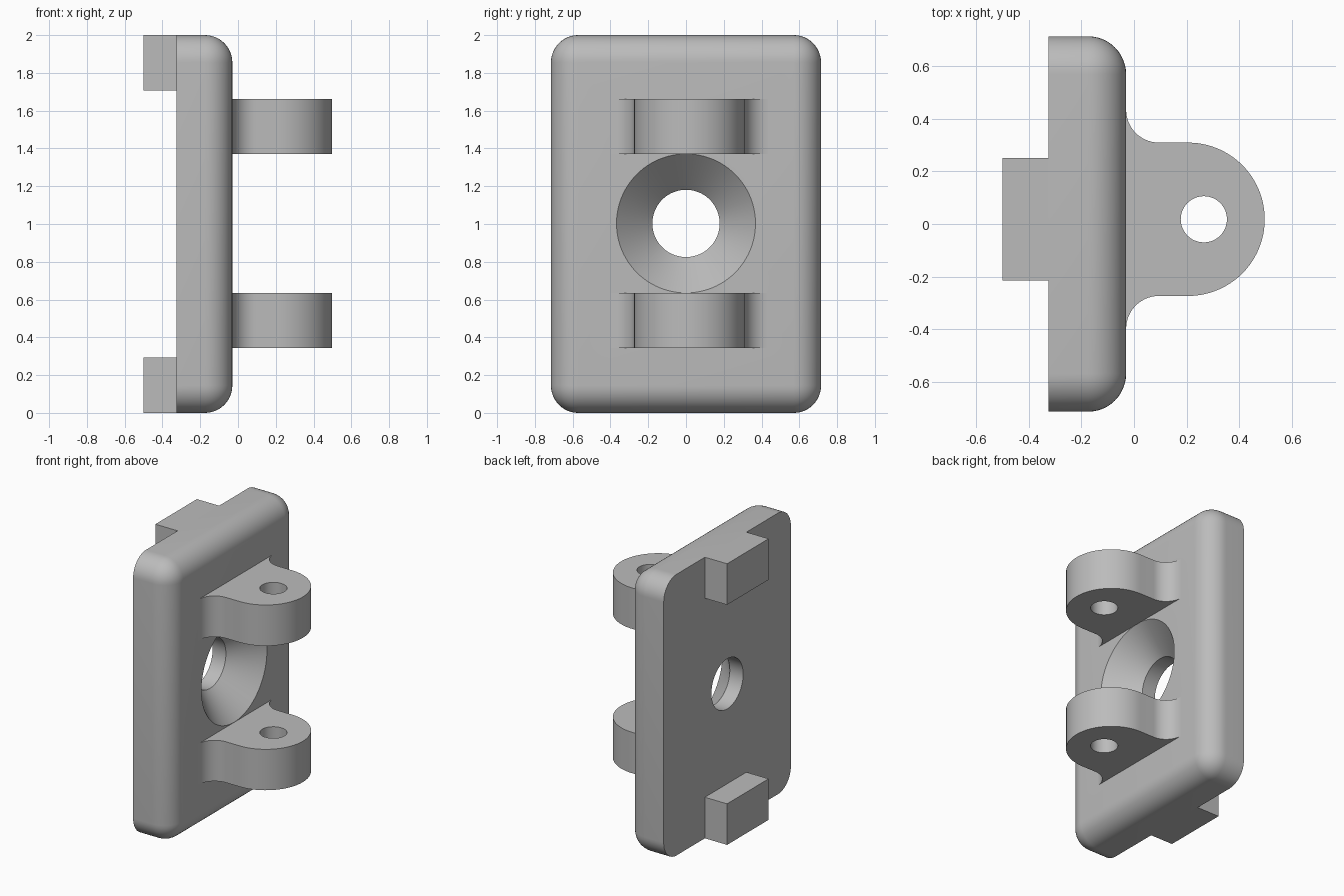
import bpy, bmesh
from math import pi, sin, cos, radians
from mathutils import Matrix

if "Cube" in bpy.data.objects:
    bpy.data.objects.remove(bpy.data.objects["Cube"])

grey = bpy.data.materials.new("plain grey")
grey.use_nodes = True
colour = (0.5, 0.5, 0.5, 1)
grey.diffuse_color = colour
grey.node_tree.nodes["Principled BSDF"].inputs["Base Color"].default_value = colour

BACK, FACE = -0.325, -0.03      # plate thickness along x
HOLE_Z = 1.003


def finish(name, bm):
    bmesh.ops.recalc_face_normals(bm, faces=bm.faces)
    mesh = bpy.data.meshes.new(name)
    bm.to_mesh(mesh)
    bm.free()
    mesh.materials.append(grey)
    obj = bpy.data.objects.new(name, mesh)
    bpy.context.collection.objects.link(obj)
    return obj


def box(x0, x1, y0, y1, z0, z1):
    bm = bmesh.new()
    bmesh.ops.create_cube(bm, size=1)
    bmesh.ops.scale(bm, vec=(x1 - x0, y1 - y0, z1 - z0), verts=bm.verts)
    bmesh.ops.translate(bm, vec=((x0 + x1) / 2, (y0 + y1) / 2, (z0 + z1) / 2), verts=bm.verts)
    return bm


def arc(cx, cy, r, start, end, steps):
    angles = [radians(start + (end - start) * i / steps) for i in range(steps + 1)]
    return [(cx + r * cos(a), cy + r * sin(a)) for a in angles]


def lathe_x(name, profile, z):
    """Solid turned about the x axis from (x, radius) pairs."""
    bm = bmesh.new()
    n = 96
    rings = [[bm.verts.new((x, r * cos(2 * pi * i / n), z + r * sin(2 * pi * i / n)))
              for i in range(n)] for x, r in profile]
    for a, b in zip(rings, rings[1:]):
        for i in range(n):
            j = (i + 1) % n
            bm.faces.new((a[i], a[j], b[j], b[i]))
    bm.faces.new(rings[0])
    bm.faces.new(rings[-1])
    return finish(name, bm)


def activate(obj):
    bpy.ops.object.select_all(action="DESELECT")
    obj.select_set(True)
    bpy.context.view_layer.objects.active = obj


def cut(obj, cutter):
    mod = obj.modifiers.new("hole", "BOOLEAN")
    mod.operation, mod.solver, mod.object = "DIFFERENCE", "EXACT", cutter
    activate(obj)
    bpy.ops.object.modifier_apply(modifier=mod.name)
    bpy.data.objects.remove(cutter)


def smooth(obj):
    activate(obj)
    bpy.ops.object.shade_smooth_by_angle(angle=radians(30))


# Plate: every edge rounded except those around the flat back
bm = box(BACK, FACE, -0.715, 0.715, 0, 2)
rounded = [e for e in bm.edges if any(v.co.x > BACK + 0.01 for v in e.verts)]
bmesh.ops.bevel(bm, geom=rounded, offset=0.145, offset_type="OFFSET", segments=12,
                profile=0.5, affect="EDGES", clamp_overlap=False)
plate = finish("plate", bm)

# Countersunk screw hole through the plate
sink = [(BACK - 0.1, 0.178), (FACE - 0.19, 0.178), (FACE, 0.368), (FACE + 0.1, 0.368)]
cut(plate, lathe_x("countersink_cutter", sink, HOLE_Z))
smooth(plate)

# Hinge lugs: rounded ears with fillets into the plate face
MID_Y, R = 0.018, 0.292
TOP, BOTTOM, FILLET = MID_Y + R, MID_Y - R, 0.125
outline = [(FACE - 0.01, BOTTOM - FILLET)]
outline += arc(FACE + FILLET, BOTTOM - FILLET, FILLET, 180, 90, 14)
outline += arc(0.498 - R, MID_Y, R, -90, 90, 48)
outline += arc(FACE + FILLET, TOP + FILLET, FILLET, 270, 180, 14)
outline += [(FACE - 0.01, TOP + FILLET)]

for name, z0 in (("lower_lug", 0.343), ("upper_lug", 1.37)):
    bm = bmesh.new()
    base = bm.faces.new([bm.verts.new((x, y, z0)) for x, y in outline])
    top = bmesh.ops.extrude_face_region(bm, geom=[base])["geom"]
    bmesh.ops.translate(bm, vec=(0, 0, 0.291),
                        verts=[g for g in top if isinstance(g, bmesh.types.BMVert)])
    lug = finish(name, bm)
    # Pin hole
    bm = bmesh.new()
    bmesh.ops.create_cone(bm, cap_ends=True, segments=48, radius1=0.088, radius2=0.088,
                          depth=1, matrix=Matrix.Translation((0.266, MID_Y, z0)))
    cut(lug, finish("pin_cutter", bm))
    smooth(lug)

# Square locating tabs on the back
for name, z0 in (("lower_tab", 0), ("upper_tab", 1.708)):
    finish(name, box(-0.5, BACK, -0.215, 0.252, z0, z0 + 0.292))
